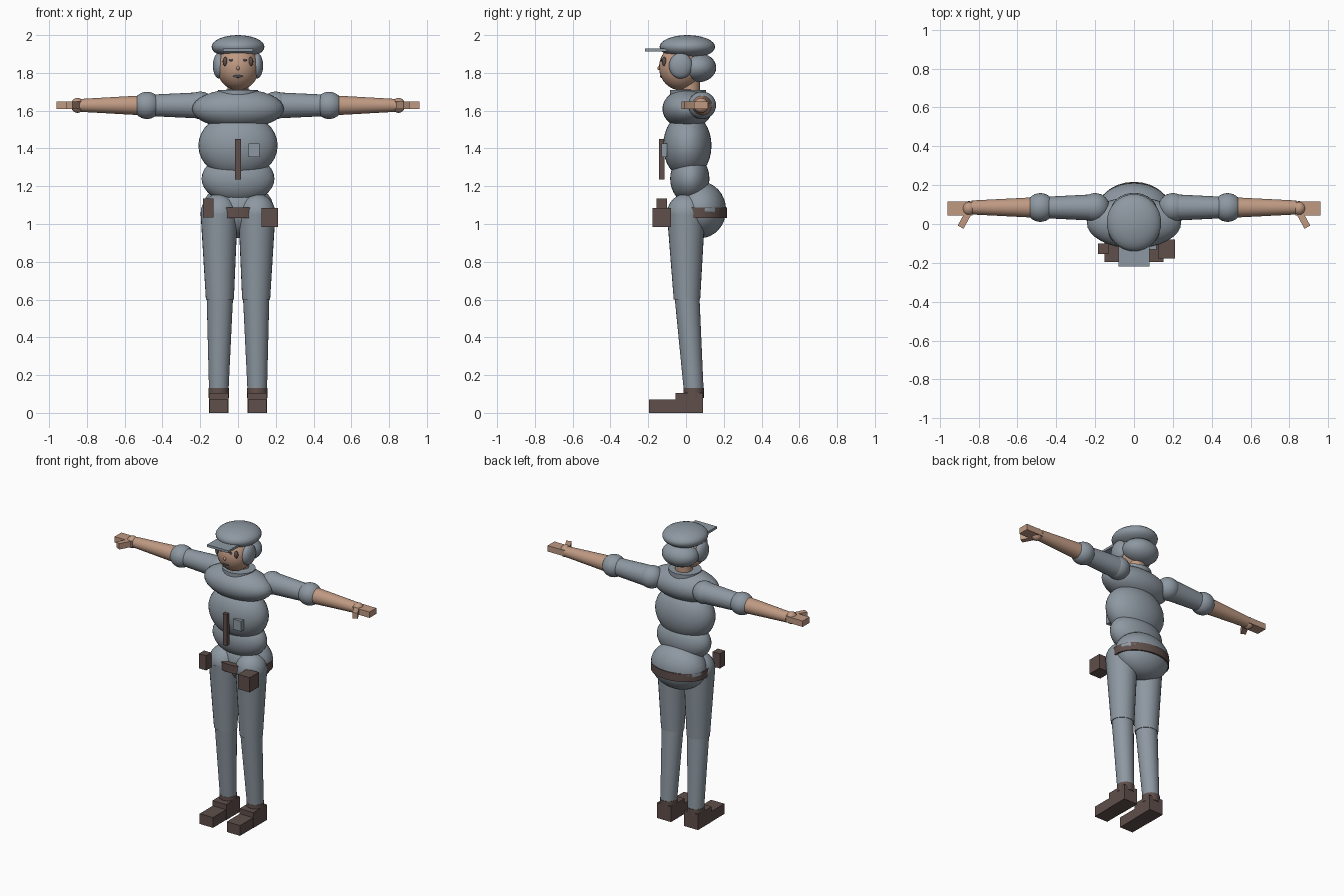
import bpy, bmesh, math
from mathutils import Matrix, Vector

if "Cube" in bpy.data.objects:
    bpy.data.objects.remove(bpy.data.objects["Cube"])


def material(name, rgb):
    m = bpy.data.materials.new(name)
    m.diffuse_color = (*rgb, 1)
    m.use_nodes = True
    m.node_tree.nodes["Principled BSDF"].inputs["Base Color"].default_value = m.diffuse_color
    return m


CLOTH = material("grey_cloth", (0.27, 0.315, 0.36))
LEATHER = material("brown_leather", (0.115, 0.078, 0.07))
SKIN = material("skin", (0.52, 0.32, 0.225))
DARK = material("dark_slate", (0.07, 0.075, 0.09))


def finish(name, bm, mat, smooth=True):
    bmesh.ops.recalc_face_normals(bm, faces=bm.faces[:])
    for f in bm.faces:
        f.smooth = smooth and len(f.verts) <= 4
    mesh = bpy.data.meshes.new(name)
    bm.to_mesh(mesh)
    bm.free()
    mesh.materials.append(mat)
    ob = bpy.data.objects.new(name, mesh)
    bpy.context.collection.objects.link(ob)
    return ob


def ellipsoid(name, loc, radii, mat, tilt=0, segs=32):
    bm = bmesh.new()
    m = Matrix.Translation(loc) @ Matrix.Rotation(tilt, 4, 'X') @ Matrix.Diagonal((*radii, 1))
    bmesh.ops.create_uvsphere(bm, u_segments=segs, v_segments=segs // 2, radius=1, matrix=m)
    return finish(name, bm, mat)


def box(name, loc, size, mat, turn=0):
    bm = bmesh.new()
    m = Matrix.Translation(loc) @ Matrix.Rotation(turn, 4, 'Z') @ Matrix.Diagonal((*size, 1))
    bmesh.ops.create_cube(bm, size=1, matrix=m)
    return finish(name, bm, mat, False)


def tube(name, rings, mat, axis='Z', segs=28):
    """Closed loft through (centre, radius_a, radius_b) rings along an axis."""
    bm = bmesh.new()
    loops = []
    for c, a, b in rings:
        loop = []
        for i in range(segs):
            t = 2 * math.pi * i / segs
            u, v = a * math.cos(t), b * math.sin(t)
            off = Vector((u, v, 0)) if axis == 'Z' else Vector((0, u, v))
            loop.append(bm.verts.new(Vector(c) + off))
        loops.append(loop)
    for lo, hi in zip(loops, loops[1:]):
        for i in range(segs):
            j = (i + 1) % segs
            bm.faces.new((lo[i], lo[j], hi[j], hi[i]))
    bm.faces.new(loops[0])
    bm.faces.new(loops[-1])
    return finish(name, bm, mat)


# Head, hair and cap
ellipsoid("head", (0, -0.028, 1.83), (0.112, 0.115, 0.122), SKIN)
ellipsoid("cap_crown", (0, 0.007, 1.938), (0.14, 0.147, 0.062), CLOTH)
box("cap_brim", (0, -0.155, 1.921), (0.16, 0.125, 0.016), CLOTH)
ellipsoid("back_hair", (0, 0.06, 1.828), (0.122, 0.1, 0.078), CLOTH)
ellipsoid("mouth", (0, -0.131, 1.782), (0.026, 0.006, 0.008), DARK, segs=16)
ellipsoid("nose", (0, -0.142, 1.825), (0.009, 0.01, 0.011), SKIN, segs=16)

# Neck and torso
tube("neck", [((0, 0.022, 1.64), 0.055, 0.053), ((0, 0.022, 1.77), 0.055, 0.053)], SKIN)
tube("collar", [((0, 0.01, 1.64), 0.105, 0.096), ((0, 0.01, 1.71), 0.105, 0.096)], CLOTH)
ellipsoid("chest", (0, 0.007, 1.61), (0.243, 0.132, 0.105), CLOTH)
ellipsoid("belly", (0, 0.007, 1.415), (0.21, 0.128, 0.175), CLOTH)
ellipsoid("waist", (0, 0.02, 1.24), (0.193, 0.104, 0.13), CLOTH)
ellipsoid("pelvis", (0, 0.075, 1.075), (0.19, 0.137, 0.15), CLOTH)

# Jacket details
box("zip_strip", (0, -0.128, 1.342), (0.03, 0.028, 0.215), LEATHER)
box("chest_patch", (0.085, -0.115, 1.39), (0.06, 0.03, 0.07), CLOTH)

# Belt and pouches
tube("belt", [((0, 0.06, 1.033), 0.193, 0.157), ((0, 0.06, 1.087), 0.193, 0.157)], LEATHER)
box("small_pouch", (-0.158, -0.128, 1.085), (0.055, 0.055, 0.1), LEATHER)
box("large_pouch", (0.168, -0.128, 1.035), (0.088, 0.097, 0.1), LEATHER)

for s, side in ((-1, "right"), (1, "left")):
    # Side hair and eyes
    ellipsoid(side + "_side_hair", (s * 0.1, -0.028, 1.838), (0.033, 0.062, 0.068), CLOTH)
    ellipsoid(side + "_eye", (s * 0.068, -0.115, 1.86), (0.013, 0.012, 0.024), LEATHER, segs=16)
    ellipsoid(side + "_inner_eye", (s * 0.037, -0.131, 1.868), (0.01, 0.005, 0.007), DARK, segs=16)

    # Arms
    y, z = 0.085, 1.628
    ellipsoid(side + "_shoulder", (s * 0.2, y, z), (0.075, 0.074, 0.073), CLOTH)
    tube(side + "_sleeve", [((s * 0.18, y, z), 0.069, 0.07), ((s * 0.46, y, z), 0.055, 0.057)],
         CLOTH, 'X')
    ellipsoid(side + "_elbow", (s * 0.482, y, z), (0.074, 0.074, 0.072), CLOTH)
    tube(side + "_forearm", [((s * 0.5, y, z), 0.053, 0.053), ((s * 0.835, y, z), 0.036, 0.034)],
         SKIN, 'X')
    ellipsoid(side + "_palm", (s * 0.85, 0.08, z), (0.035, 0.038, 0.04), SKIN, segs=20)
    box(side + "_fingers", (s * 0.895, 0.08, z), (0.13, 0.073, 0.04), SKIN)
    box(side + "_thumb", (s * 0.866, 0.032, z), (0.034, 0.11, 0.04), SKIN, s * 0.5)

    # Legs
    ellipsoid(side + "_hip", (s * 0.1, 0, 1.055), (0.098, 0.1, 0.105), CLOTH)
    tube(side + "_thigh", [((s * 0.1, 0, 1.055), 0.098, 0.101), ((s * 0.096, 0.005, 0.6), 0.074, 0.07)],
         CLOTH)
    tube(side + "_shin", [((s * 0.096, 0.005, 0.62), 0.07, 0.066), ((s * 0.102, 0.042, 0.1), 0.051, 0.052)],
         CLOTH)

    # Boots
    tube(side + "_boot_cuff", [((s * 0.102, 0.041, 0.08), 0.055, 0.055),
                               ((s * 0.102, 0.041, 0.132), 0.054, 0.055)], LEATHER)
    box(side + "_boot_heel", (s * 0.102, 0.018, 0.0525), (0.104, 0.145, 0.105), LEATHER)
    box(side + "_boot_toe", (s * 0.102, -0.12, 0.035), (0.1, 0.15, 0.07), LEATHER)
